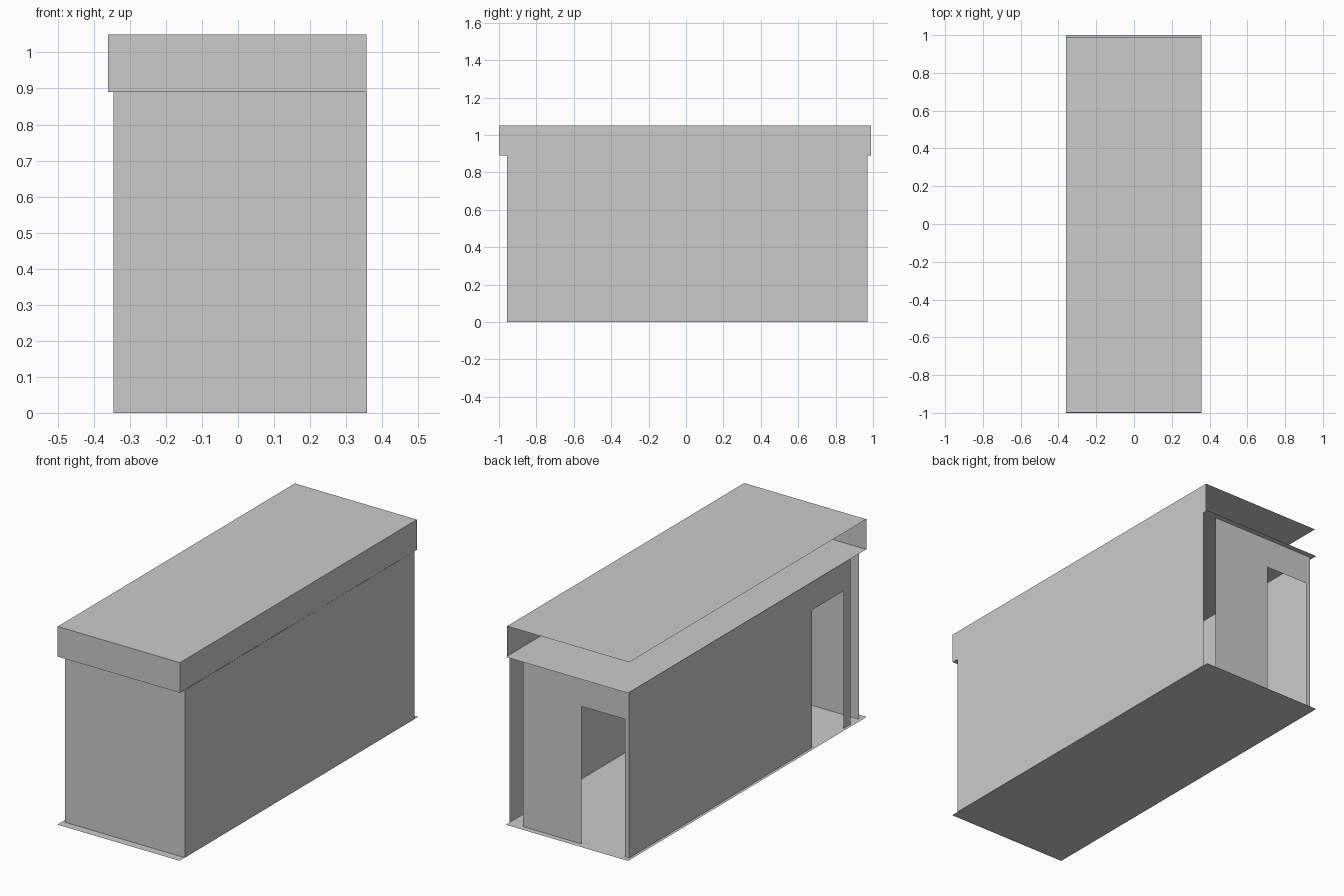
import bpy

if "Cube" in bpy.data.objects:
    bpy.data.objects.remove(bpy.data.objects["Cube"])

# Main dimensions
ROOF_L, ROOF_R, ROOF_F, ROOF_B = -0.36, 0.357, -0.997, 0.99
WALL_L, WALL_R, WALL_F, WALL_B = -0.345, 0.358, -0.957, 0.97
EAVE, TOP, DOOR_H = 0.89, 1.05, 0.73


def sheet(name, polys):
    """Thin one-sided surface made of one or more polygons."""
    verts, faces = [], []
    for poly in polys:
        faces.append(range(len(verts), len(verts) + len(poly)))
        verts += poly
    mesh = bpy.data.meshes.new(name)
    mesh.from_pydata(verts, [], [list(f) for f in faces])
    mesh.update()
    obj = bpy.data.objects.new(name, mesh)
    bpy.context.collection.objects.link(obj)
    return obj


def level(name, x0, x1, y0, y1, z):
    sheet(name, [[(x0, y0, z), (x1, y0, z), (x1, y1, z), (x0, y1, z)]])


def wall(name, axis, pos, a0, a1, z0, z1, door=None):
    """Upright panel across x or along y, with an optional doorway (d0, d1, height)."""
    outline = [(a0, z0), (a1, z0), (a1, z1), (a0, z1)]
    if door:
        d0, d1, h = door
        outline[1:1] = [(d0, z0), (d0, h), (d1, h), (d1, z0)]
    if axis == 'x':
        pts = [(a, pos, z) for a, z in outline]
    else:
        pts = [(pos, a, z) for a, z in outline]
    return sheet(name, [pts])


# Floor, ceiling and flat roof
level("floor", ROOF_L, ROOF_R, -1, 1, 0)
level("ceiling", ROOF_L, ROOF_R, ROOF_F, 1, EAVE)
level("roof", ROOF_L, ROOF_R, ROOF_F, ROOF_B, TOP)

# Roof fascia, only on the front and right
wall("front_fascia", 'x', ROOF_F, ROOF_L, ROOF_R, EAVE, TOP)
wall("right_fascia", 'y', ROOF_R, ROOF_F, ROOF_B, EAVE, TOP)

# Solid outer walls
wall("front_wall", 'x', WALL_F, WALL_L, WALL_R, 0, EAVE)
wall("right_wall", 'y', WALL_R, WALL_F, WALL_B, 0, EAVE)

# Walls with doorways, stopping short of the solid walls
wall("back_wall", 'x', WALL_B, WALL_L, 0.277, 0, EAVE, (-0.322, -0.066, DOOR_H))
wall("left_wall", 'y', WALL_L, -0.886, WALL_B, 0, EAVE, (-0.826, -0.564, DOOR_H))
